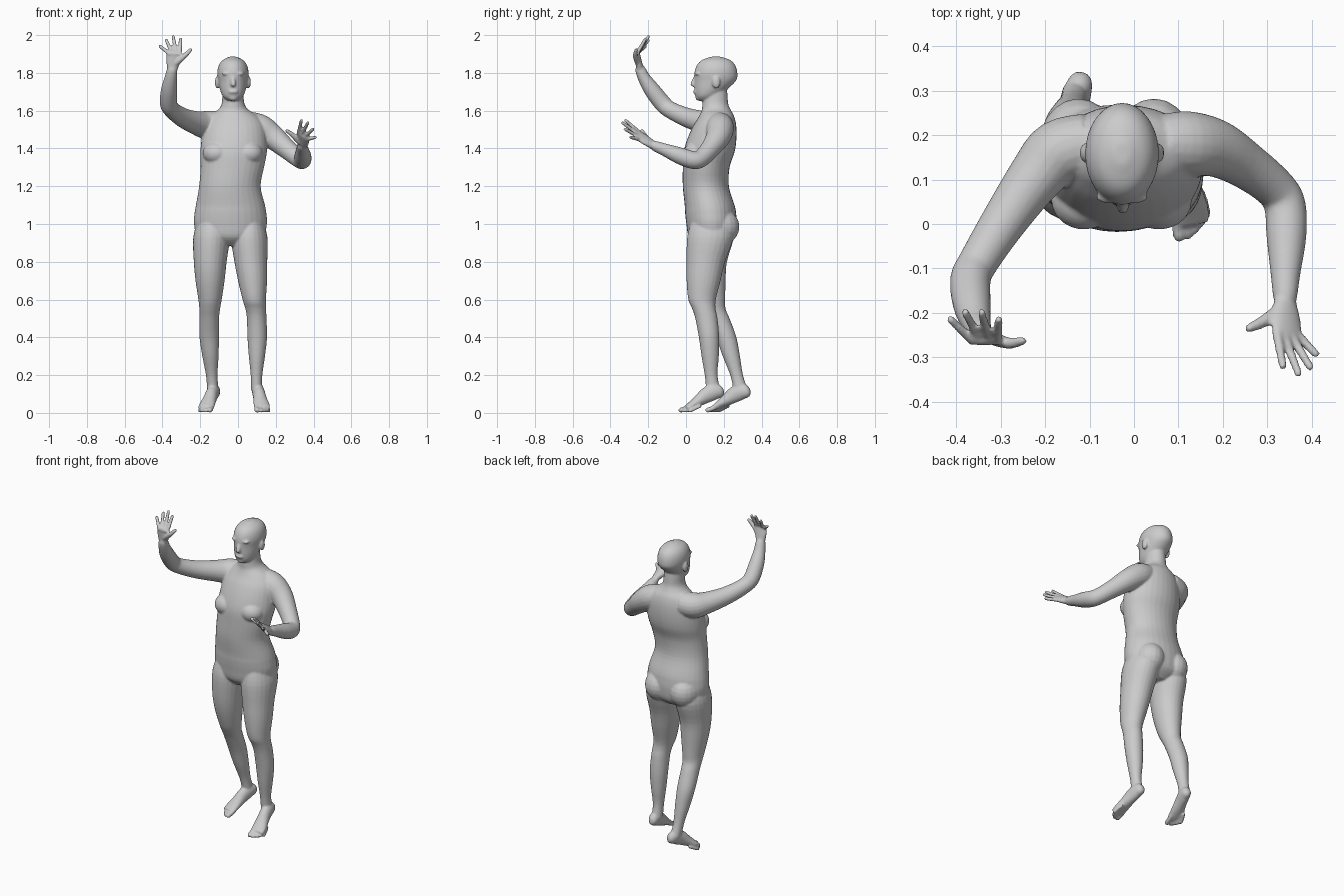
import bpy, bmesh, math
from mathutils import Vector, Matrix

bm = bmesh.new()
X, Y = Vector((1, 0, 0)), Vector((0, 1, 0))


def spline(rings, steps=4):
    """Catmull-Rom refinement of (x, y, z, ra, rb) rings."""
    out = []
    for i in range(len(rings) - 1):
        a, b = rings[max(i - 1, 0)], rings[i]
        c, d = rings[i + 1], rings[min(i + 2, len(rings) - 1)]
        for s in range(steps):
            t = s / steps
            out.append([0.5 * (2 * q + (r - p) * t + (2 * p - 5 * q + 4 * r - w) * t * t
                        + (3 * q - p - 3 * r + w) * t ** 3) for p, q, r, w in zip(a, b, c, d)])
    return out + [list(rings[-1])]


def loft(rings, hint=X, level=False, n=24):
    """Closed skin through elliptical rings, level or square to the path."""
    rings = spline(rings)
    pts = [Vector(r[:3]) for r in rings]
    loops = []
    for i, r in enumerate(rings):
        t = (pts[min(i + 1, len(pts) - 1)] - pts[max(i - 1, 0)]).normalized()
        u = X if level else (hint - t * hint.dot(t)).normalized()
        v = Y if level else t.cross(u)
        loops.append([bm.verts.new(pts[i] + u * r[3] * math.cos(k * math.tau / n)
                                   + v * r[4] * math.sin(k * math.tau / n)) for k in range(n)])
    for a, b in zip(loops, loops[1:]):
        for k in range(n):
            bm.faces.new((a[k], a[k - 1], b[k - 1], b[k]))
    bm.faces.new(loops[0])
    bm.faces.new(loops[-1][::-1])


def limb(path, hint=X, n=20):
    """Round tube from (x, y, z, r) points with a rounded tip."""
    rings = [(*p[:3], p[3], p[3]) for p in path]
    a, b = Vector(path[-2][:3]), Vector(path[-1][:3])
    r = path[-1][3]
    rings.append((*(b + (b - a).normalized() * r * 0.7), r * 0.55, r * 0.55))
    loft(rings, hint, n=n)


def blob(c, r):
    m = Matrix.Translation(c) @ Matrix.Diagonal((*r, 1))
    bmesh.ops.create_uvsphere(bm, u_segments=20, v_segments=12, radius=1, matrix=m)


# torso and neck
loft([(-.04, .13, .885, .07, .07), (-.04, .135, .93, .17, .12), (-.04, .135, 1.0, .193, .133),
      (-.04, .13, 1.06, .19, .135), (-.04, .125, 1.1, .183, .132), (-.043, .105, 1.2, .163, .122),
      (-.03, .107, 1.3, .168, .124), (-.023, .122, 1.38, .176, .135), (-.02, .137, 1.45, .173, .13),
      (-.018, .152, 1.52, .16, .114), (-.02, .162, 1.57, .128, .093), (-.025, .16, 1.605, .08, .076),
      (-.026, .155, 1.635, .061, .069), (-.027, .155, 1.68, .056, .065),
      (-.027, .155, 1.74, .052, .06)], level=True, n=32)
for s in (-1, 1):
    blob((-.028 + s * .085, .055, 1.375), (.074, .068, .062))   # chest
    blob((-.04 + s * .085, .175, .985), (.09, .108, .1))        # buttocks

# head
loft([(-.027, .095, 1.655, .03, .03), (-.027, .11, 1.675, .053, .06), (-.027, .13, 1.71, .068, .085),
      (-.027, .155, 1.76, .078, .111), (-.027, .158, 1.80, .083, .114), (-.027, .159, 1.84, .075, .102),
      (-.027, .159, 1.868, .054, .075), (-.027, .159, 1.886, .018, .025)], level=True, n=32)
limb([(-.026, .06, 1.79, .009), (-.026, .045, 1.765, .011), (-.025, .036, 1.738, .014)], n=12)  # nose
blob((-.026, .048, 1.70), (.026, .01, .011))                    # lips
blob((-.026, .072, 1.668), (.026, .022, .017))                  # chin
for s in (-1, 1):
    blob((-.027 + s * .083, .16, 1.75), (.012, .022, .033))     # ear
    blob((-.027 + s * .032, .062, 1.796), (.028, .016, .009))   # brow
    blob((-.027 + s * .03, .066, 1.77), (.016, .012, .008))     # eye

# legs: shared heights and radii, separate centres for the stride
LEG = [(1.02, .07, .10), (.93, .096, .122), (.8, .087, .102), (.7, .077, .09), (.6, .062, .073),
       (.55, .055, .062), (.5, .052, .059), (.4, .052, .054), (.3, .043, .046), (.2, .031, .034),
       (.12, .03, .038)]


def leg(centres):
    loft([(x, y, z, a, b) for (x, y), (z, a, b) in zip(centres, LEG)], level=True)


leg([(.06, .13), (.06, .128), (.068, .105), (.077, .093), (.086, .085), (.094, .095),
     (.099, .108), (.102, .122), (.1, .128), (.098, .133), (.098, .145)])
leg([(-.14, .13), (-.141, .13), (-.147, .115), (-.148, .12), (-.148, .135), (-.15, .148),
     (-.152, .172), (-.152, .213), (-.146, .24), (-.139, .268), (-.133, .29)])


def foot(heel, f, side):
    """Heel-raised foot from the heel along heading f, toes fanning to the side."""
    f = Vector((*f, 0)).normalized()
    s = Vector((-f.y, f.x, 0)) * side
    h = Vector((*heel, 0))

    def at(a, b, z):
        return tuple(h + f * a + s * b + Vector((0, 0, z)))
    loft([(*at(a, b, z), w, t) for a, b, z, w, t in (
        (.0, 0, .115, .012, .015), (.015, 0, .113, .026, .032), (.05, 0, .112, .032, .043),
        (.09, 0, .095, .033, .042), (.13, .001, .068, .037, .032), (.17, .003, .043, .043, .022),
        (.20, .002, .026, .042, .014))], hint=s)
    for b, a, r in ((-.028, .228, .0135), (-.007, .228, .01), (.01, .218, .0098),
                    (.025, .204, .0095), (.039, .186, .0095)):
        limb([(*at(a - .06, b * .8, .038), r), (*at(a - .025, b, .022), r), (*at(a, b, r), r)], s, 12)


foot((.1, .2), (.13, -.99), 1)
foot((-.115, .34), (-.27, -.96), -1)

# arms
limb([(-.10, .18, 1.53, .07), (-.17, .16, 1.525, .074), (-.22, .108, 1.535, .063),
      (-.29, .01, 1.562, .052), (-.35, -.085, 1.605, .045), (-.368, -.125, 1.64, .046),
      (-.365, -.18, 1.71, .043), (-.356, -.22, 1.77, .034), (-.348, -.243, 1.82, .027)], Y)
limb([(.06, .18, 1.53, .066), (.12, .18, 1.505, .074), (.185, .17, 1.46, .065),
      (.255, .13, 1.40, .053), (.318, .08, 1.348, .047), (.34, .04, 1.338, .047),
      (.343, -.03, 1.36, .045), (.341, -.11, 1.392, .034), (.34, -.17, 1.415, .026)], Vector((0, .3, 1)))


def hand(wrist, knuckle, across, tips, thumb):
    """Palm plus four fingers (index first) and a thumb path."""
    w, k, c = Vector(wrist), Vector(knuckle), Vector(across).normalized()
    m = w.lerp(k, .5)
    loft([(*w, .026, .02), (*m, .038, .017), (*k, .04, .013), (*(k + (k - w) * .12), .034, .009)], hint=c)
    for i, tip in enumerate(tips):
        base, tip = k + c * (.03 - .02 * i), Vector(tip)
        d = (tip - base).normalized()
        limb([(*(base - d * .015), .0115), (*base.lerp(tip, .45), .0105), (*(tip - d * .006), .009)], c, 12)
    limb([(*p, r) for p, r in zip(thumb, (.017, .014, .01))], c, 12)


hand((-.348, -.243, 1.815), (-.338, -.258, 1.905), (1, 0, 0),
     [(-.304, -.212, 1.985), (-.344, -.195, 1.998), (-.382, -.195, 1.978), (-.418, -.21, 1.946)],
     [(-.33, -.252, 1.85), (-.285, -.268, 1.888), (-.25, -.263, 1.923)])
hand((.34, -.17, 1.415), (.345, -.25, 1.468), (-.75, 0, .65),
     [(.336, -.325, 1.553), (.372, -.342, 1.54), (.4, -.328, 1.505), (.415, -.298, 1.46)],
     [(.328, -.195, 1.433), (.29, -.22, 1.47), (.258, -.235, 1.494)])

# fuse everything into one smooth skin
bmesh.ops.recalc_face_normals(bm, faces=bm.faces[:])
mesh = bpy.data.meshes.new("body")
bm.to_mesh(mesh)
bm.free()
body = bpy.data.objects.new("body", mesh)
bpy.context.collection.objects.link(body)
fuse = body.modifiers.new("fuse", 'REMESH')
fuse.mode, fuse.voxel_size, fuse.use_smooth_shade = 'VOXEL', .0055, True
soften = body.modifiers.new("soften", 'SMOOTH')
soften.factor, soften.iterations = .5, 6
